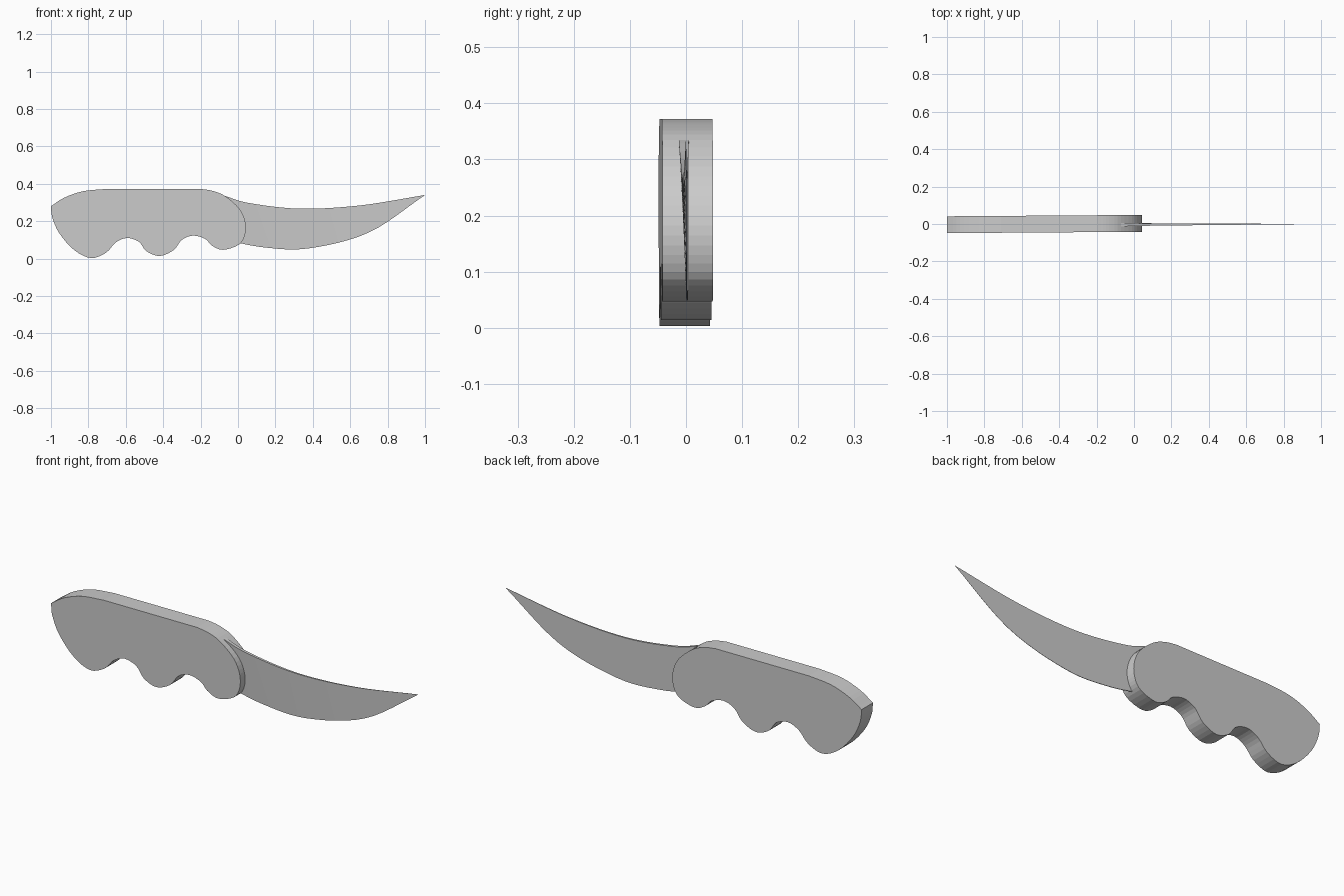
import bpy, bmesh
from mathutils import Vector

cube = bpy.data.objects.get("Cube")
if cube:
    bpy.data.objects.remove(cube, do_unlink=True)

GREY = (0.6, 0.6, 0.6, 1)
grey = bpy.data.materials.new("plain grey")
grey.use_nodes = True
grey.diffuse_color = GREY
grey.node_tree.nodes["Principled BSDF"].inputs["Base Color"].default_value = GREY


def smooth_path(points, steps):
    """Catmull-Rom path through the points, ending on the first and last."""
    p = [Vector(q) for q in points]
    p = [2 * p[0] - p[1]] + p + [2 * p[-1] - p[-2]]
    path = []
    for a, b, c, d in zip(p, p[1:], p[2:], p[3:]):
        for i in range(steps):
            t = i / steps
            path.append(0.5 * (2 * b + (c - a) * t + (2 * a - 5 * b + 4 * c - d) * t**2
                               + (3 * b - a - 3 * c + d) * t**3))
    return path + [p[-2]]


def make_object(name, bm):
    bmesh.ops.recalc_face_normals(bm, faces=bm.faces[:])
    mesh = bpy.data.meshes.new(name)
    bm.to_mesh(mesh)
    bm.free()
    mesh.materials.append(grey)
    obj = bpy.data.objects.new(name, mesh)
    bpy.context.collection.objects.link(obj)
    return obj


# Handle: straight back, rounded ends and two finger grooves, as a thick slab
back = smooth_path([(-1, .28), (-.93, .325), (-.83, .36), (-.71, .372)], 4)
belly = smooth_path([
    (-.195, .372), (-.135, .362), (-.07, .335), (.005, .27), (.038, .2), (.038, .13), (.005, .075),
    (-.08, .047), (-.14, .07), (-.175, .105), (-.24, .123), (-.3, .1), (-.345, .045),
    (-.42, .014), (-.49, .04), (-.53, .09), (-.595, .11), (-.655, .085), (-.705, .032),
    (-.785, .003), (-.875, .045), (-.955, .135), (-.993, .22), (-1, .28)], 4)
outline = back + belly[:-1]

bm = bmesh.new()
sides = []
for depth in (-.045, .045):
    # the slab is turned very slightly about the vertical axis
    sides.append([bm.verts.new((x, depth + .007 * (x + .45), z)) for x, z in outline])
    bm.faces.new(sides[-1])
front, rear = sides
for i in range(len(front)):
    j = (i + 1) % len(front)
    bm.faces.new((front[i], front[j], rear[j], rear[i]))
make_object("handle", bm)

# Blade: wedge section, thick at the spine, thin at the edge, swept to a point
spine = smooth_path([(-.07, .335), (.06, .297), (.33, .267), (.65, .284), (1, .34)], 6)
edge = smooth_path([(-.07, .1), (.14, .06), (.38, .055), (.7, .14), (1, .34)], 6)

bm = bmesh.new()
sections = []
for i, (s, e) in enumerate(zip(spine, edge)):
    taper = 1 - i / (len(spine) - 1)
    corners = []
    for point, middle, half in ((s, -.004, .009), (e, .003, .002)):
        for side in (-1, 1):
            corners.append((point.x, (middle + side * half) * taper, point.y))
    a, b, c, d = corners
    sections.append([bm.verts.new(v) for v in (a, b, d, c)])
for near, far in zip(sections, sections[1:]):
    for i in range(4):
        j = (i + 1) % 4
        bm.faces.new((near[i], near[j], far[j], far[i]))
bm.faces.new(sections[0])
bmesh.ops.remove_doubles(bm, verts=bm.verts[:], dist=.0001)
make_object("blade", bm)
